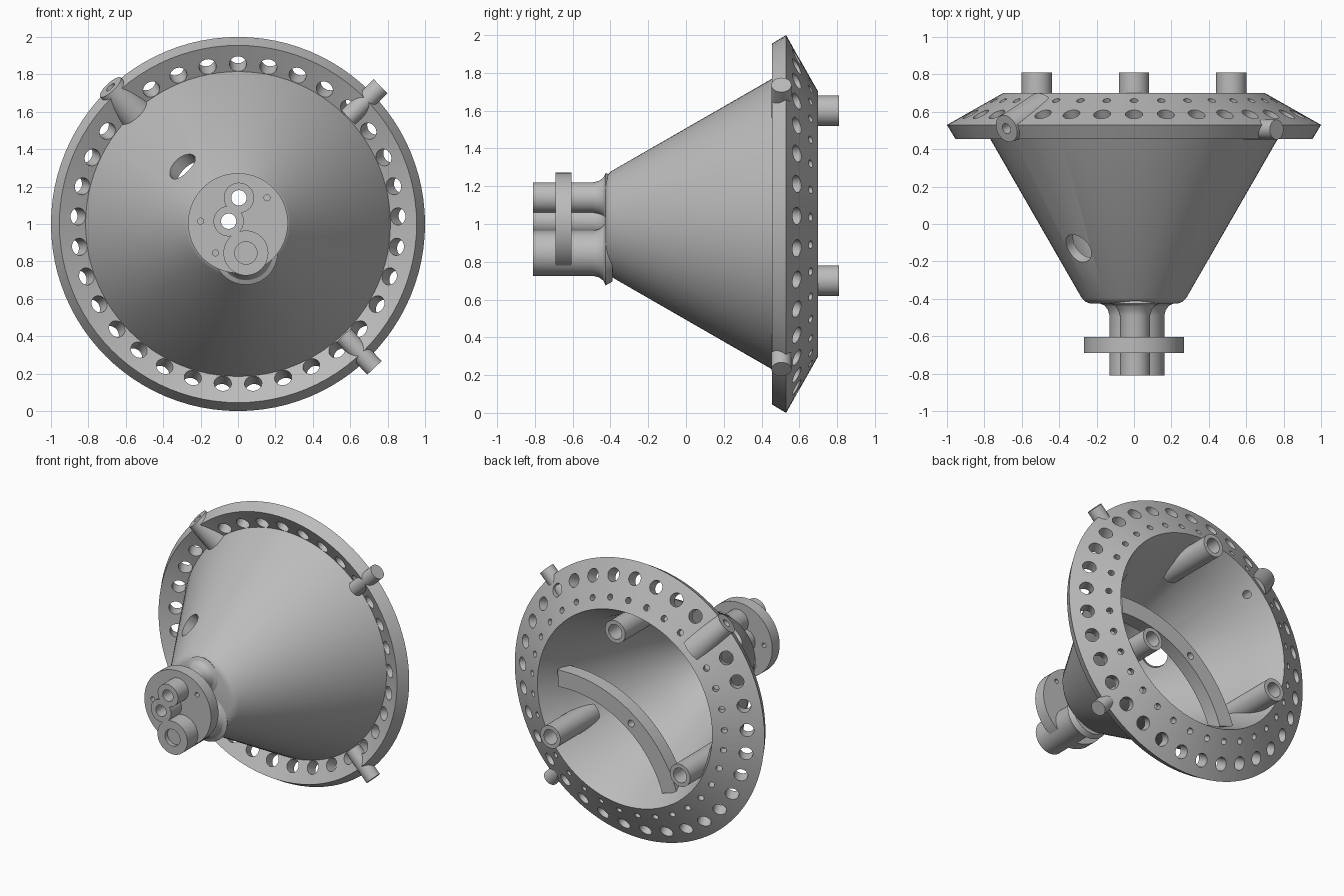
import bpy, bmesh, math
from mathutils import Vector, Matrix

cube = bpy.data.objects.get("Cube")
if cube:
    bpy.data.objects.remove(cube)

grey = bpy.data.materials.new("plain grey")
grey.use_nodes = True
COLOUR = (0.5, 0.5, 0.5, 1)
grey.diffuse_color = COLOUR
grey.node_tree.nodes["Principled BSDF"].inputs["Base Color"].default_value = COLOUR


def finish(name, bm):
    bmesh.ops.recalc_face_normals(bm, faces=bm.faces)
    mesh = bpy.data.meshes.new(name)
    bm.to_mesh(mesh)
    bm.free()
    mesh.materials.append(grey)
    ob = bpy.data.objects.new(name, mesh)
    bpy.context.collection.objects.link(ob)
    return ob


def polar(angle, r, y):
    """Point around the main axis, angle in degrees from the top towards +x."""
    a = math.radians(angle)
    return Vector((r * math.sin(a), y, 1 + r * math.cos(a)))


def lathe(name, profile, centre=(0, 0, 1), start=0, sweep=360, steps=96):
    """Turn a closed (radius, y) profile about an axis along y."""
    bm = bmesh.new()
    c = Vector(centre)
    turn = Matrix.Rotation(math.radians(start), 3, 'Y')
    verts = [bm.verts.new(c + turn @ Vector((0, y, r))) for r, y in profile]
    edges = [bm.edges.new((verts[i - 1], verts[i])) for i in range(len(verts))]
    bmesh.ops.spin(bm, geom=verts + edges, cent=c, axis=(0, 1, 0), steps=steps,
                   angle=math.radians(sweep), use_merge=False, use_duplicate=False)
    bmesh.ops.remove_doubles(bm, verts=bm.verts, dist=0.0005)
    bmesh.ops.dissolve_degenerate(bm, edges=bm.edges, dist=0.0001)
    bmesh.ops.delete(bm, geom=[e for e in bm.edges if not e.link_faces], context='EDGES')
    bmesh.ops.holes_fill(bm, edges=[e for e in bm.edges if e.is_boundary])
    return finish(name, bm)


def add_rod(bm, p0, p1, r0, r1=None, sides=32):
    p0, p1 = Vector(p0), Vector(p1)
    d = p1 - p0
    m = Matrix.Translation((p0 + p1) / 2) @ d.to_track_quat('Z', 'Y').to_matrix().to_4x4()
    bmesh.ops.create_cone(bm, cap_ends=True, segments=sides, radius1=r0,
                          radius2=r0 if r1 is None else r1, depth=d.length, matrix=m)


def rods(name, specs):
    bm = bmesh.new()
    for s in specs:
        add_rod(bm, *s)
    return finish(name, bm)


def cut(ob, specs):
    """Drill the listed rods out of an object."""
    cutter = rods("cutter", specs)
    cutter.hide_render = True
    mod = ob.modifiers.new("drill", 'BOOLEAN')
    mod.operation, mod.solver, mod.object = 'DIFFERENCE', 'EXACT', cutter
    bpy.context.view_layer.objects.active = ob
    bpy.ops.object.modifier_apply(modifier=mod.name)
    bpy.data.objects.remove(cutter)


# Hollow cone with its sloping flange
body = lathe("cone_body", [
    (0, -.425), (.235, -.425), (.26, -.415), (.28, -.395), (.815, .535),
    (.955, .455), (1, .53), (.70, .70), (.585, .5), (.385, -.1), (.24, -.36), (0, -.36)])

# Flange holes: a through ring and a blind ring
slope = math.radians(30)
nr, ny = math.sin(slope), math.cos(slope)
COUNT = 33
drills = []
for k in range(COUNT):
    a = k * 360 / COUNT
    if k != COUNT - 4:
        drills.append((polar(a, .90 - .15 * nr, .587 - .15 * ny),
                       polar(a, .90 + .05 * nr, .587 + .05 * ny), .046))
    drills.append((polar(a, .77 - .06 * nr, .66 - .06 * ny),
                   polar(a, .77 + .05 * nr, .66 + .05 * ny), .021))
cut(body, drills)

# Window through the cone wall
cut(body, [(polar(-44, .43 - .2 * ny, -.13 + .2 * nr),
            polar(-44, .43 + .2 * ny, -.13 - .2 * nr), .085)])

# Tapered boss on the rim with its own bore
boss = rods("rim_boss", [(polar(-43, .72, .60), polar(-43, 1.0, .51), .105, .075)])
boss_bore = [(polar(-43, .50, .67), polar(-43, 1.1, .478), .028)]
cut(boss, boss_bore)
cut(body, boss_bore)

# Side pins
for side, a in (("upper", 46), ("lower", 136.5)):
    rods(side + "_pin", [(polar(a, .82, .505), polar(a, 1.06, .505), .053)])

# Rear posts
for name, a in (("top", 0), ("left", 120), ("right", 240)):
    post = rods(name + "_post", [(polar(a, .6, .36), polar(a, .6, .81), .081)])
    bore = [(polar(a, .6, .46), polar(a, .6, .9), .053)]
    cut(post, bore)
    cut(body, bore)

# Curved bar inside the rear opening
bar = lathe("curved_bar", [(.80, .5), (.92, .5), (.92, .6), (.80, .6)],
            centre=(.53, 0, .165), start=-72, sweep=77, steps=32)
cut(bar, [((.02, .4, .85), (.02, .7, .85), .025)])

# Front feed tubes: x, z, outer radius, bore radius
tubes = {"upper_tube": (.005, 1.14, .081, .041),
         "middle_tube": (-.05, 1.015, .081, .041),
         "lower_tube": (.042, .845, .12, .028)}
bores = [((x, -.95, z), (x, -.25, z), b) for x, z, r, b in tubes.values()]
for name, (x, z, r, b) in tubes.items():
    tube = lathe(name, [(0, -.81), (r, -.81), (r, -.49), (r + .008, -.46),
                        (r + .025, -.437), (r + .05, -.425), (r + .03, -.39), (0, -.39)],
                 centre=(x, 0, z), steps=48)
    cut(tube, bores)
    if name == "lower_tube":
        cut(tube, [((x, -.9, z), (x, -.78, z), .06)])
cut(body, bores)

# Round front plate with small fixing holes
plate = rods("front_plate", [((0, -.69, 1.005), (0, -.605, 1.005), .267, .267, 64)])
cut(plate, bores + [((x, -.8, z), (x, -.5, z), .016)
                    for x, z in ((.155, 1.14), (-.2, 1.015), (-.12, .845))])

# Smooth shading with crisp edges
for ob in bpy.context.scene.objects:
    ob.select_set(ob.type == 'MESH')
bpy.context.view_layer.objects.active = body
bpy.ops.object.shade_smooth_by_angle(angle=math.radians(25))
